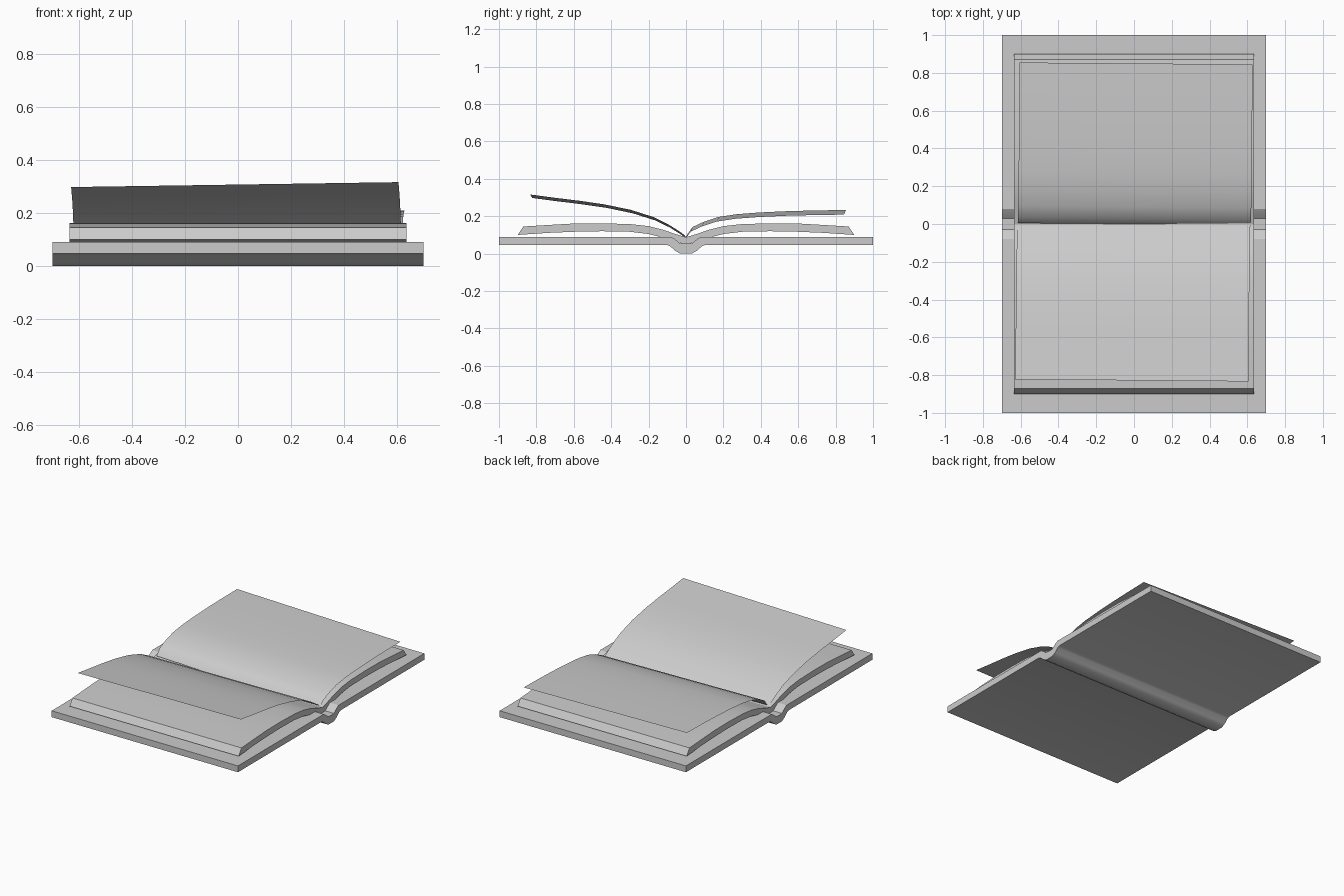
import bpy, bmesh, math

if "Cube" in bpy.data.objects:
    bpy.data.objects.remove(bpy.data.objects["Cube"])


def sweep(name, profile, half_x, solid=True, mirror=False, rot=(0, 0, 0)):
    """Sweep a (y, z) profile along x; solid profiles get end caps."""
    bm = bmesh.new()
    left = [bm.verts.new((-half_x, y, z)) for y, z in profile]
    right = [bm.verts.new((half_x, y, z)) for y, z in profile]
    n = len(profile)
    for i in range(n if solid else n - 1):
        j = (i + 1) % n
        bm.faces.new((left[i], left[j], right[j], right[i]))
    if solid:
        bm.faces.new(left[::-1])
        bm.faces.new(right)
    bmesh.ops.recalc_face_normals(bm, faces=bm.faces)
    if not solid and sum(f.normal.z for f in bm.faces) < 0:
        bmesh.ops.reverse_faces(bm, faces=bm.faces)
    mesh = bpy.data.meshes.new(name)
    bm.to_mesh(mesh)
    bm.free()
    obj = bpy.data.objects.new(name, mesh)
    bpy.context.collection.objects.link(obj)
    obj.rotation_euler = rot
    if mirror:
        mod = obj.modifiers.new("mirror", 'MIRROR')
        mod.use_axis = (False, True, False)
    bpy.ops.object.select_all(action='DESELECT')
    obj.select_set(True)
    bpy.context.view_layer.objects.active = obj
    bpy.ops.object.shade_smooth_by_angle(angle=math.radians(30))
    return obj


# Cover: two flat boards joined by a dipped spine
top = [(1, 0.09), (0.08, 0.09), (0.06, 0.078), (0.03, 0.053)]
bottom = [(0.03, 0), (0.06, 0.016), (0.085, 0.04), (0.105, 0.047), (1, 0.047)]
upper = top + [(-y, z) for y, z in reversed(top)]
lower = [(-y, z) for y, z in reversed(bottom)] + bottom
sweep("cover", upper + lower, 0.70)

# Page blocks: gently arched stacks with bevelled fore-edges
block = [(0, 0.088), (0.06, 0.106), (0.12, 0.127), (0.2, 0.147), (0.3, 0.158),
         (0.45, 0.162), (0.6, 0.161), (0.74, 0.153), (0.87, 0.145),
         (0.90, 0.10), (0.74, 0.111), (0.6, 0.117), (0.45, 0.12), (0.3, 0.117),
         (0.2, 0.105), (0.12, 0.085), (0.06, 0.062), (0, 0.05)]
sweep("page_block_back", block, 0.635)
sweep("page_block_front", [(-y, z) for y, z in block], 0.635)

# Loose pages: thin curved sheets, slightly twisted out of line
front_page = [(0, 0.088), (-0.03, 0.11), (-0.09, 0.148), (-0.17, 0.187),
              (-0.29, 0.225), (-0.43, 0.254), (-0.56, 0.273),
              (-0.70, 0.290), (-0.828, 0.307)]
sweep("loose_page_front", front_page, 0.617, solid=False,
      rot=(0, -0.015, -0.009))
back_page = [(0, 0.088), (0.03, 0.13), (0.09, 0.158), (0.17, 0.184),
             (0.27, 0.199), (0.39, 0.208), (0.54, 0.215),
             (0.70, 0.219), (0.85, 0.221)]
sweep("loose_page_back", back_page, 0.617, solid=False,
      rot=(0, 0.02, -0.008))
